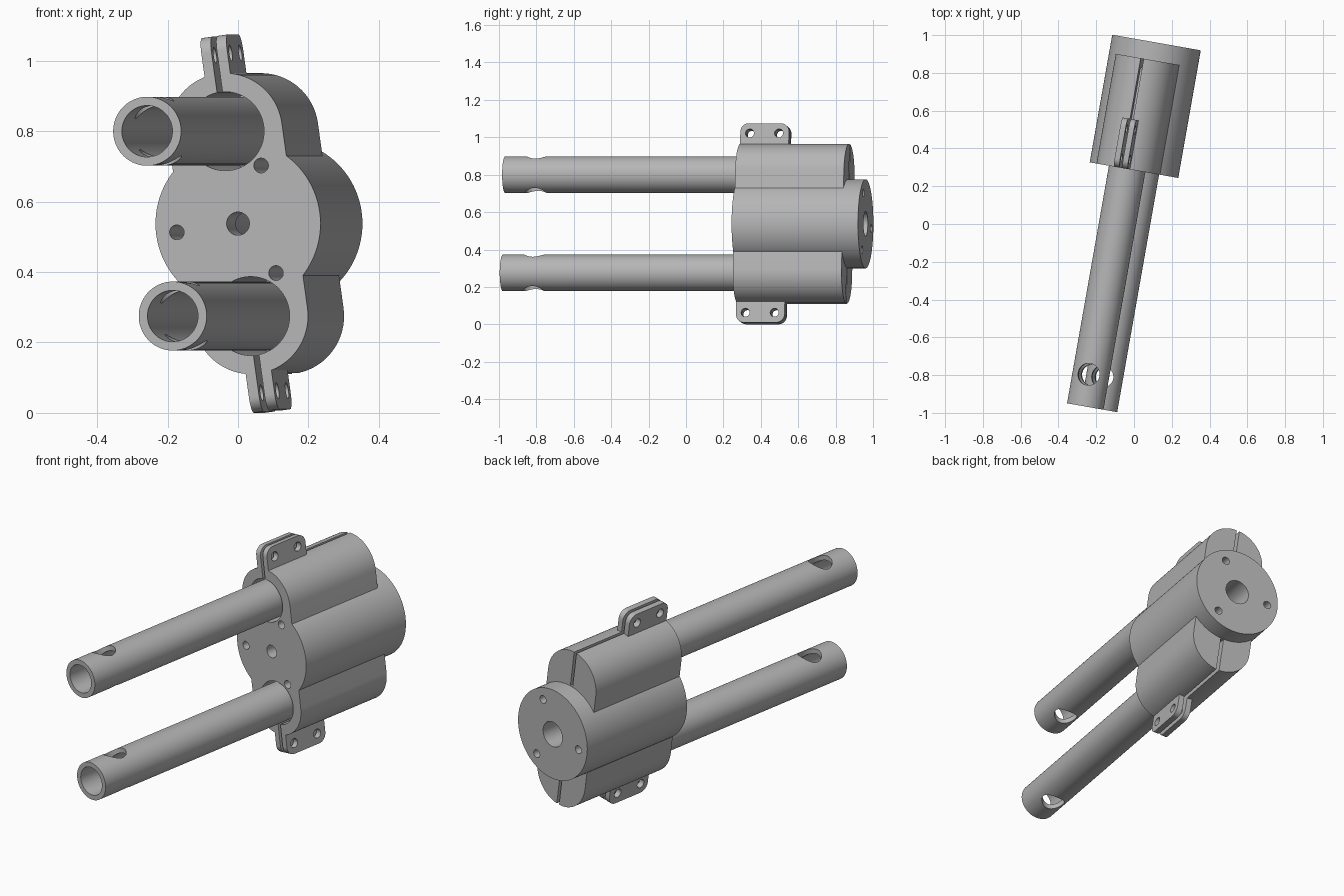
import bpy, bmesh
from math import sin, cos, pi, radians
from mathutils import Matrix, Vector

cube = bpy.data.objects.get("Cube")
if cube:
    bpy.data.objects.remove(cube, do_unlink=True)

grey = bpy.data.materials.new("machined grey")
grey.use_nodes = True
grey.diffuse_color = (0.46, 0.46, 0.46, 1)
grey.node_tree.nodes["Principled BSDF"].inputs["Base Color"].default_value = grey.diffuse_color

# Everything is built along y with the clamps above and below, then tilted into place
PLACE = (Matrix.Translation((0, 0.285, 0.5375))
         @ Matrix.Rotation(radians(-10), 4, 'Z')
         @ Matrix.Rotation(radians(-8), 4, 'Y'))

BODY_R, BODY_LEN = 0.238, 0.686
LOBE_R, LOBE_LEN = 0.165, 0.59
OFFSET = 0.265                       # body axis to tube axis
TAB_LEN, TAB_TOP, TAB_HALF = 0.264, 0.5375, 0.0375
TUBE_R, BORE_R, BORE_END = 0.098, 0.112, 0.54


def arc(cx, cy, r, a0, a1, n):
    return [(cx + r * cos(radians(a0 + (a1 - a0) * i / n)),
             cy + r * sin(radians(a0 + (a1 - a0) * i / n))) for i in range(n + 1)]


def circle(cx, cy, r, n=64):
    return arc(cx, cy, r, 0, 360, n)[:-1]


def prism(name, profile, axis, start, end):
    """Extrude a 2D profile along one axis; the profile uses the other two in order."""
    def point(p, depth):
        co = list(p)
        co.insert("xyz".index(axis), depth)
        return Vector(co)
    bm = bmesh.new()
    face = bm.faces.new([bm.verts.new(point(p, start)) for p in profile])
    ext = bmesh.ops.extrude_face_region(bm, geom=[face])
    moved = [v for v in ext["geom"] if isinstance(v, bmesh.types.BMVert)]
    bmesh.ops.translate(bm, verts=moved, vec=point((0, 0), end - start))
    bmesh.ops.recalc_face_normals(bm, faces=bm.faces)
    mesh = bpy.data.meshes.new(name)
    bm.to_mesh(mesh)
    bm.free()
    mesh.materials.append(grey)
    obj = bpy.data.objects.new(name, mesh)
    bpy.context.collection.objects.link(obj)
    return obj


def combine(target, other, operation):
    bpy.context.view_layer.objects.active = target
    mod = target.modifiers.new("combine", 'BOOLEAN')
    mod.operation, mod.solver, mod.object = operation, 'EXACT', other
    bpy.ops.object.modifier_apply(modifier=mod.name)
    bpy.data.objects.remove(other, do_unlink=True)


def cut(target, profile, axis, start, end):
    combine(target, prism("cutter", profile, axis, start, end), 'DIFFERENCE')


def finish(obj):
    obj.data.transform(PLACE)
    bpy.ops.object.select_all(action='DESELECT')
    obj.select_set(True)
    bpy.context.view_layer.objects.active = obj
    bpy.ops.object.shade_smooth_by_angle(angle=radians(30))


# Housing: round core joined with a capsule that forms both clamp lobes
housing = prism("clamp_housing", circle(0, 0, BODY_R, 96), 'y', 0, BODY_LEN)
capsule = arc(0, OFFSET, LOBE_R, 0, 180, 40) + arc(0, -OFFSET, LOBE_R, 180, 360, 40)
combine(housing, prism("lobes", capsule, 'y', 0, LOBE_LEN), 'UNION')

for s in (1, -1):
    # Rounded bolt tab on the outside of the lobe
    r = 0.045
    tab = ([(0, 0.39), (TAB_LEN, 0.39)]
           + arc(TAB_LEN - r, TAB_TOP - r, r, 0, 90, 8)
           + arc(r, TAB_TOP - r, r, 90, 180, 8))
    tab = [(y, s * z) for y, z in tab]
    combine(housing, prism("tab", tab, 'x', -TAB_HALF, TAB_HALF), 'UNION')

for s in (1, -1):
    # Blind tube bore, clamping slit and tab bolt holes
    cut(housing, circle(0, s * OFFSET, BORE_R), 'y', -0.1, BORE_END)
    w = 0.008
    slit = [(-w, s * 0.24), (w, s * 0.24), (w, s * 0.6), (-w, s * 0.6)]
    cut(housing, slit, 'y', -0.1, 0.75)
    for y in (0.051, 0.209):
        cut(housing, circle(y, s * 0.484, 0.023, 24), 'x', -0.1, 0.1)

# Central hole with a wider rear bore, and three screw holes
cut(housing, circle(0, 0, 0.033, 32), 'y', -0.1, 0.3)
cut(housing, circle(0, 0, 0.066, 48), 'y', 0.15, 0.8)
for a in (60, 180, 300):
    x, z = 0.178 * cos(radians(a)), 0.178 * sin(radians(a))
    cut(housing, circle(x, z, 0.021, 24), 'y', -0.1, 0.8)
finish(housing)

# Hollow tubes with a cross hole near the front end
for name, s in (("upper_tube", 1), ("lower_tube", -1)):
    tube = prism(name, circle(0, s * OFFSET, TUBE_R), 'y', -1.277, BORE_END - 0.005)
    cut(tube, circle(0, s * OFFSET, 0.073), 'y', -1.4, BORE_END + 0.1)
    cut(tube, circle(0, -1.106, 0.058, 48), 'z', s * OFFSET - 0.15, s * OFFSET + 0.15)
    finish(tube)
